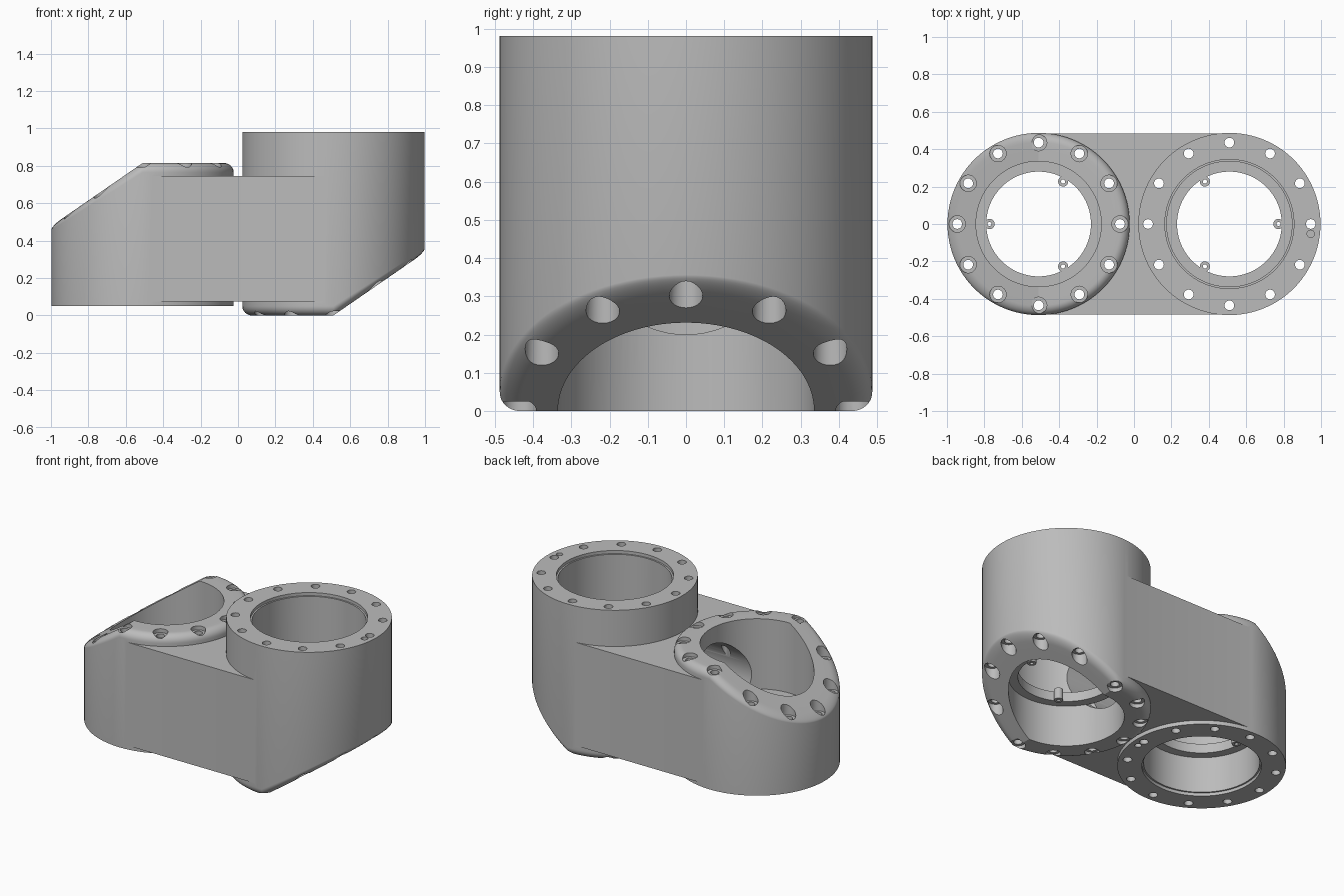
import bpy, bmesh
from math import cos, sin, pi

cube = bpy.data.objects.get("Cube")
if cube:
    bpy.data.objects.remove(cube, do_unlink=True)

R, CX, BORE, LIP = 0.487, 0.51, 0.335, 0.28
SLOPE, BOLT_R, MID = 0.69, 0.435, 0.41

grey = bpy.data.materials.new("cast_grey")
grey.use_nodes = True
grey.diffuse_color = (0.5, 0.5, 0.5, 1)
grey.node_tree.nodes["Principled BSDF"].inputs["Base Color"].default_value = (0.5, 0.5, 0.5, 1)


def make(name, bm):
    bmesh.ops.recalc_face_normals(bm, faces=bm.faces)
    me = bpy.data.meshes.new(name)
    bm.to_mesh(me)
    bm.free()
    me.materials.append(grey)
    ob = bpy.data.objects.new(name, me)
    bpy.context.collection.objects.link(ob)
    return ob


def bridge_rings(bm, a, b):
    n = len(a)
    for i in range(n):
        j = (i + 1) % n
        bm.faces.new((a[i], a[j], b[j], b[i]))


def circle(bm, x, y, z, r, n):
    return [bm.verts.new((x + r * cos(2 * pi * i / n), y + r * sin(2 * pi * i / n), z))
            for i in range(n)]


def cylinder(bm, x, y, z0, z1, r, n):
    # Capped upright cylinder
    lo, hi = circle(bm, x, y, z0, r, n), circle(bm, x, y, z1, r, n)
    bridge_rings(bm, lo, hi)
    bm.faces.new(lo[::-1])
    bm.faces.new(hi)


def tube(bm, x, y, z0, z1, r_in, r_out, n):
    # Square-section ring
    rings = [circle(bm, x, y, z, r, n)
             for r, z in ((r_in, z0), (r_out, z0), (r_out, z1), (r_in, z1))]
    for k in range(4):
        bridge_rings(bm, rings[k], rings[(k + 1) % 4])


def boolean(target, cutter, operation):
    mod = target.modifiers.new(operation, 'BOOLEAN')
    mod.operation, mod.object, mod.solver = operation, cutter, 'EXACT'
    bpy.context.view_layer.objects.active = target
    bpy.ops.object.modifier_apply(modifier=mod.name)
    bpy.data.objects.remove(cutter, do_unlink=True)


def column(name, side, z_flat, z_cut):
    # Cylinder with one end half flat, half sloping, and a rounded rim
    bm = bmesh.new()
    n, steps = 96, 8
    up = 1 if z_cut > z_flat else -1
    base = circle(bm, side * CX, 0, z_flat, R, n)
    bm.faces.new(base)
    last = base
    for s in range(steps + 1):
        t = s / steps * pi / 2
        r = R - 0.05 * (1 - cos(t))
        ring = circle(bm, side * CX, 0, z_cut, r, n)
        for i, v in enumerate(ring):
            out = max(0, side * cos(2 * pi * i / n))
            v.co.z -= up * (out * r * SLOPE + (0.05 - 0.03 * out) * (1 - sin(t)))
        bridge_rings(bm, last, ring)
        last = ring
    # Cap split along the crease
    q = n // 4
    bm.faces.new(last[q:3 * q + 1])
    bm.faces.new(last[3 * q:] + last[:q + 1])
    return make(name, bm)


# Two columns joined by a straight-sided bridge
body = column("offset_housing", -1, 0.05, 0.815)
other = column("left_column", 1, 0.98, 0.0)
bm = bmesh.new()
bmesh.ops.create_cube(bm, size=1)
for v in bm.verts:
    v.co = (v.co.x * 2 * CX, v.co.y * 0.968, MID + v.co.z * 0.67)
boolean(body, make("bridge", bm), 'UNION')
boolean(body, other, 'UNION')

# Cross passage between the bores
bm = bmesh.new()
cylinder(bm, 0, 0, -0.5, 0.5, 0.255, 64)
for v in bm.verts:
    v.co = (v.co.z, v.co.y, 0.455 - v.co.x)
boolean(body, make("passage_cutter", bm), 'DIFFERENCE')

for side, z_flat, z_cut, lip_z in ((-1, 0.05, 0.815, 0.30), (1, 0.98, 0.0, 0.265)):
    x0 = side * CX
    up = 1 if z_cut > z_flat else -1
    # Main bore, then the shallow recess in its flat end
    bm = bmesh.new()
    cylinder(bm, x0, 0, -0.2, 1.2, BORE, 96)
    boolean(body, make("bore_cutter", bm), 'DIFFERENCE')
    bm = bmesh.new()
    cylinder(bm, x0, 0, *sorted((z_flat - up * 0.1, z_flat + up * 0.02)), 0.345, 96)
    boolean(body, make("recess_cutter", bm), 'DIFFERENCE')
    # Bolt circle with seats on the sloping end, and a locating dimple
    bolts, seats = bmesh.new(), bmesh.new()
    for k in range(12):
        dx, y = BOLT_R * cos(k * pi / 6), BOLT_R * sin(k * pi / 6)
        cylinder(bolts, x0 + dx, y, -0.2, 1.2, 0.026, 20)
        drop = max(0, side * dx) * SLOPE
        floor = z_cut - up * (drop + (0.045 if drop > 0.01 else 0.025))
        cylinder(seats, x0 + dx, y, *sorted((floor, z_cut + up * 0.2)), 0.044, 24)
    cylinder(bolts, x0 + BOLT_R, -0.053, *sorted((z_flat - up * 0.1, z_flat + up * 0.04)), 0.02, 16)
    boolean(body, make("seat_cutter", seats), 'DIFFERENCE')
    boolean(body, make("bolt_cutter", bolts), 'DIFFERENCE')

    # Inner retaining lip with three screw bosses
    bm = bmesh.new()
    tube(bm, x0, 0, lip_z, lip_z + 0.06, LIP, BORE + 0.004, 96)
    for k in range(3):
        a = k * 2 * pi / 3 + (pi if side < 0 else 0)
        tube(bm, x0 + 0.262 * cos(a), 0.262 * sin(a), lip_z - 0.005, lip_z + 0.065, 0.011, 0.027, 20)
    make("left_lip" if side > 0 else "right_lip", bm)

# Smooth round walls, crisp machined edges
for ob in bpy.context.scene.objects:
    ob.select_set(ob.type == 'MESH')
bpy.context.view_layer.objects.active = body
bpy.ops.object.shade_smooth_by_angle(angle=pi / 7)
